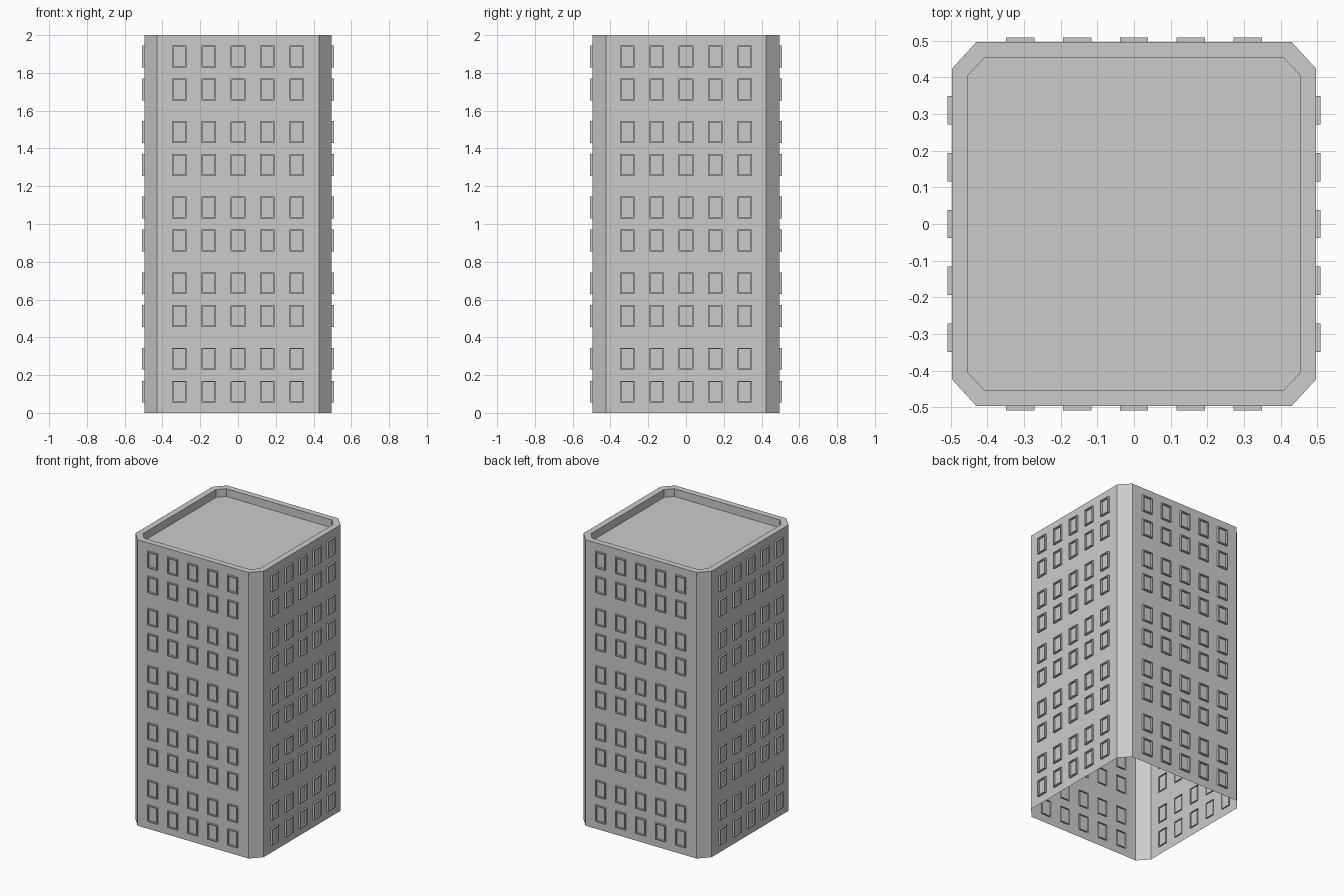
import bpy, bmesh
from mathutils import Vector, Matrix
from math import pi

if "Cube" in bpy.data.objects:
    bpy.data.objects.remove(bpy.data.objects["Cube"])

H = 2.0            # tower height
R = 0.496          # wall distance from the centre
EX, EY = 0.43, 0.424   # where the corner chamfers begin
PROUD = 0.013      # how far the window frames stick out
FRAME = 0.01       # frame width
WIN_W = 0.077
COLS = [-0.31, -0.155, 0.0, 0.155, 0.31]
ROWS = [z + 0.4 * i for i in range(5) for z in (0.1125, 0.287)]
WIN_H = 0.115


def finish(bm, name):
    bmesh.ops.remove_doubles(bm, verts=bm.verts[:], dist=1e-5)
    me = bpy.data.meshes.new(name)
    bm.to_mesh(me)
    bm.free()
    ob = bpy.data.objects.new(name, me)
    bpy.context.collection.objects.link(ob)
    return ob


def octagon(r, ex, ey, z):
    return [Vector((x, y, z)) for x, y in (
        (-ex, -r), (ex, -r), (r, -ey), (r, ey),
        (ex, r), (-ex, r), (-r, ey), (-r, -ey))]


def quad_strip(bm, low, high, sides):
    n = len(low)
    for i in sides:
        j = (i + 1) % n
        bm.faces.new([bm.verts.new(p) for p in (low[i], low[j], high[j], high[i])])


def wall(name, half, angle):
    """Wall facing -y with raised, hollow window frames, turned into place."""
    bm = bmesh.new()
    xs = sorted([-half, half] + [c + s * WIN_W / 2 for c in COLS for s in (-1, 1)])
    zs = sorted([0, H] + [c + s * WIN_H / 2 for c in ROWS for s in (-1, 1)])
    grid = [[bm.verts.new((x, -R, z)) for x in xs] for z in zs]
    windows = []
    for k in range(len(zs) - 1):
        for i in range(len(xs) - 1):
            f = bm.faces.new((grid[k][i], grid[k][i + 1],
                              grid[k + 1][i + 1], grid[k + 1][i]))
            if k % 2 and i % 2:
                windows.append(f)
    # raise the frame, inset it, then sink the pane back to the wall plane
    panes = bmesh.ops.extrude_discrete_faces(bm, faces=windows)["faces"]
    for f in panes:
        for v in f.verts:
            v.co.y -= PROUD
    # close the frame's outer sides
    for f in panes:
        ring = list(f.verts)
        for a, b in zip(ring, ring[1:] + ring[:1]):
            e = bm.edges.get((a, b))
            if len(e.link_faces) < 2:
                off = Vector((0, PROUD, 0))
                bm.faces.new([bm.verts.new(p) for p in
                              (b.co, a.co, a.co + off, b.co + off)])
    bmesh.ops.inset_individual(bm, faces=panes, thickness=FRAME)
    sunk = bmesh.ops.extrude_discrete_faces(bm, faces=panes)["faces"]
    for f in sunk:
        for v in f.verts:
            v.co.y += PROUD
    bmesh.ops.rotate(bm, verts=bm.verts[:], cent=(0, 0, 0),
                     matrix=Matrix.Rotation(angle, 3, 'Z'))
    return finish(bm, name)


# four window walls
wall("front_wall", EX, 0)
wall("right_wall", EY, pi / 2)
wall("back_wall", EX, pi)
wall("left_wall", EY, -pi / 2)

# chamfered corner strips
outer_top = octagon(R, EX, EY, H)
bm = bmesh.new()
quad_strip(bm, octagon(R, EX, EY, 0), outer_top, (1, 3, 5, 7))
finish(bm, "corner_strips")

# parapet rim, its inner face and the sunken roof
inner_top = octagon(0.453, 0.408, 0.405, H)
inner_low = octagon(0.453, 0.408, 0.405, H - 0.055)
bm = bmesh.new()
quad_strip(bm, outer_top, inner_top, range(8))
quad_strip(bm, inner_top, inner_low, range(8))
bm.faces.new([bm.verts.new(p) for p in inner_low])
finish(bm, "parapet_and_roof")
